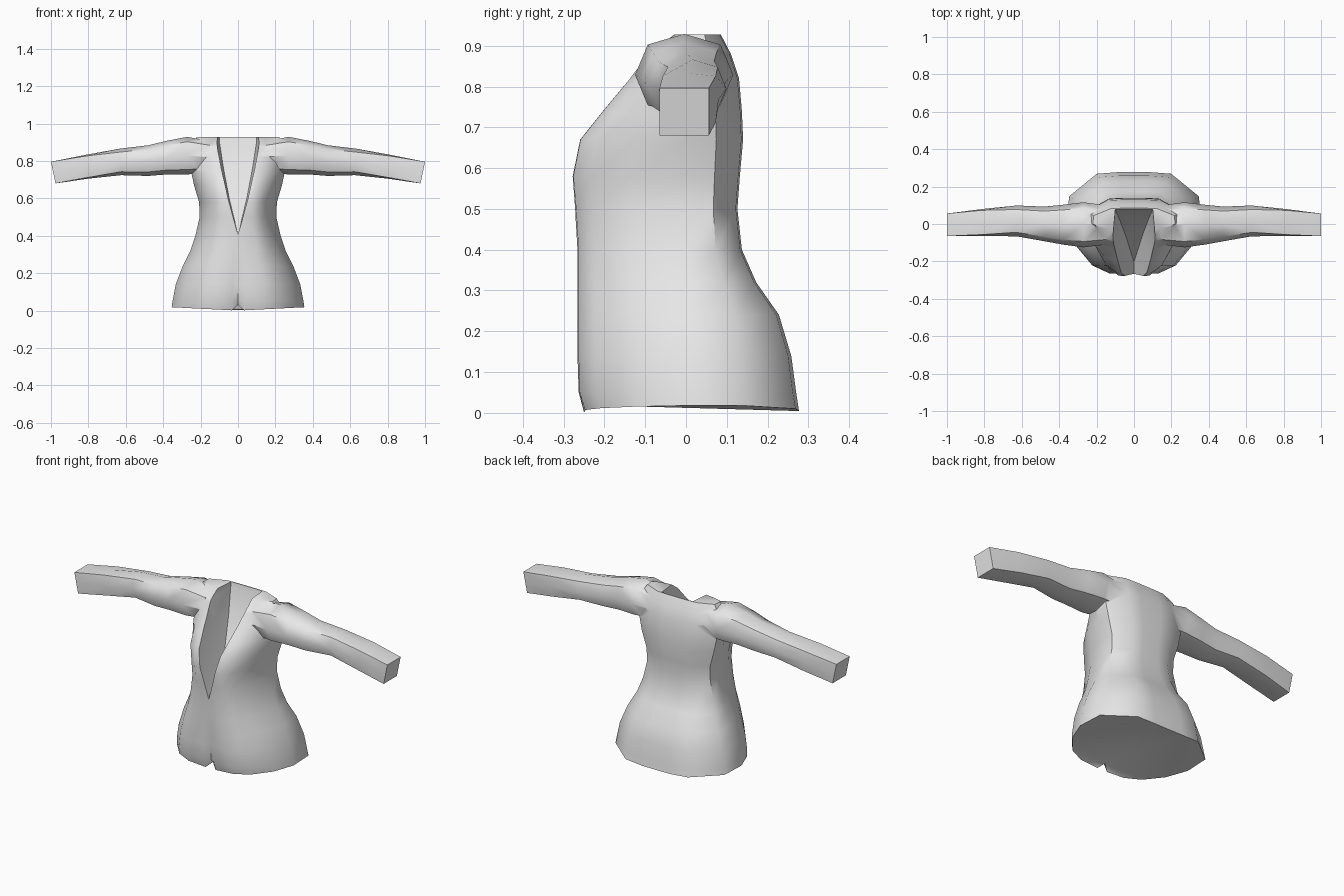
import bpy, bmesh, math

if "Cube" in bpy.data.objects:
    bpy.data.objects.remove(bpy.data.objects["Cube"], do_unlink=True)

# Single cloth colour
cloth = bpy.data.materials.new("light_grey_cloth")
cloth.use_nodes = True
cloth.diffuse_color = (0.8, 0.8, 0.8, 1)
cloth.node_tree.nodes["Principled BSDF"].inputs["Base Color"].default_value = (0.8, 0.8, 0.8, 1)


def loft(name, rings, split_bottom=False):
    """Skin a stack of equal rings and close both ends."""
    bm = bmesh.new()
    rows = [[bm.verts.new(p) for p in ring] for ring in rings]
    n = len(rows[0])
    for a, b in zip(rows, rows[1:]):
        for i in range(n):
            j = (i + 1) % n
            bm.faces.new((a[i], a[j], b[j], b[i]))
    if split_bottom:
        h = n // 2
        bm.faces.new(rows[0][:h + 1])
        bm.faces.new(rows[0][h:] + rows[0][:1])
    else:
        bm.faces.new(rows[0])
    bm.faces.new(rows[-1])
    bmesh.ops.triangulate(bm, faces=[f for f in bm.faces if len(f.verts) > 4 and f.calc_center_median().z < 0.1])
    bmesh.ops.recalc_face_normals(bm, faces=bm.faces)
    mesh = bpy.data.meshes.new(name)
    bm.to_mesh(mesh)
    bm.free()
    mesh.materials.append(cloth)
    ob = bpy.data.objects.new(name, mesh)
    bpy.context.collection.objects.link(ob)
    return ob


def combine(target, other, operation):
    """Apply a boolean and discard the helper."""
    mod = target.modifiers.new("join", "BOOLEAN")
    mod.operation = operation
    mod.solver = "EXACT"
    mod.object = other
    bpy.context.view_layer.objects.active = target
    bpy.ops.object.modifier_apply(modifier=mod.name)
    bpy.data.objects.remove(other, do_unlink=True)


# Torso: height, half width, front y, back y
levels = [
    (0.00, 0.355, -0.250, 0.277), (0.05, 0.350, -0.263, 0.270),
    (0.14, 0.333, -0.266, 0.258), (0.24, 0.295, -0.266, 0.228),
    (0.32, 0.255, -0.266, 0.172), (0.40, 0.228, -0.266, 0.137),
    (0.50, 0.205, -0.272, 0.126), (0.58, 0.208, -0.279, 0.132),
    (0.67, 0.235, -0.261, 0.140), (0.74, 0.250, -0.205, 0.137),
    (0.82, 0.258, -0.138, 0.130), (0.88, 0.250, -0.095, 0.110),
    (0.928, 0.220, -0.030, 0.085),
]
# Half outline from front centre to back centre, as fractions
outline = [(0, -1), (0.09, -1), (0.40, -0.99), (0.64, -0.84), (0.87, -0.47),
           (1, 0), (0.98, 0.53), (0.56, 0.97), (0.25, 1), (0, 1)]
full = outline + [(-x, y) for x, y in outline[-2:0:-1]]


def torso_ring(z, half, front, back):
    ring = []
    for fx, fy in full:
        y = fy * (-front if fy < 0 else back)
        h = z
        if z < 0.3 and fx == 0 and fy < 0:      # centre front crease
            y += 0.022 * (1 - z / 0.3)
        if z == 0:                              # hem rises at sides and notch
            h = 0.018 * abs(fx)
            if fx == 0:
                h = 0.03 if fy < 0 else 0.004
        ring.append((fx * half, y, h))
    return ring


shirt = loft("shirt", [torso_ring(*lv) for lv in levels], True)

# Sleeves: x, bottom z, top z, front y, back y, squareness of the section
stations = [
    (0.15, 0.74, 0.905, -0.110, 0.100, 0.55), (0.27, 0.728, 0.929, -0.125, 0.116, 0.50),
    (0.38, 0.728, 0.908, -0.110, 0.103, 0.52), (0.48, 0.720, 0.884, -0.092, 0.093, 0.55),
    (0.63, 0.724, 0.866, -0.066, 0.099, 0.60), (0.82, 0.705, 0.832, -0.064, 0.080, 0.80),
    (1.00, 0.680, 0.796, -0.065, 0.056, 1.00),
]


def sleeve_ring(x, z0, z1, y0, y1, c, side):
    cy, cz, ry, rz = (y0 + y1) / 2, (z0 + z1) / 2, (y1 - y0) / 2, (z1 - z0) / 2
    d = (1 + c) / 2 if c > 0.7 else 0.74
    unit = [(1, 0), (d, d), (0, 1), (-d, d), (-1, 0), (-d, -d), (0, -1), (d, -d)]
    tilt = 0.012 * max(0, x - 0.5) * 2
    return [(side * (x + tilt * (v - 1)), cy + u * ry, cz + v * rz) for u, v in unit]


for side in (1, -1):
    sleeve = loft("sleeve", [sleeve_ring(*s, side) for s in stations])
    combine(shirt, sleeve, "UNION")

# Deep V neckline with a sloping inner surface: z, half width, inner y
neck = [(0.41, 0.001, -0.20), (0.60, 0.052, -0.055), (0.76, 0.086, 0.025),
        (0.90, 0.110, 0.075), (0.96, 0.112, 0.085)]
cutter = loft("neck_cutter", [[(-w, -0.5, z), (w, -0.5, z), (w * 1.05, -0.10, z),
                               (w * 0.9, y, z), (-w * 0.9, y, z), (-w * 1.05, -0.10, z)]
                              if y > -0.10 else
                              [(-w, -0.5, z), (w, -0.5, z), (w, -0.3, z),
                               (w, y, z), (-w, y, z), (-w, -0.3, z)]
                              for z, w, y in neck])
cutter.hide_render = True
combine(shirt, cutter, "DIFFERENCE")

# Smooth cloth, keeping the hem, cuffs and neckline crisp
bpy.ops.object.select_all(action="DESELECT")
shirt.select_set(True)
bpy.context.view_layer.objects.active = shirt
bpy.ops.object.shade_smooth_by_angle(angle=math.radians(50))
